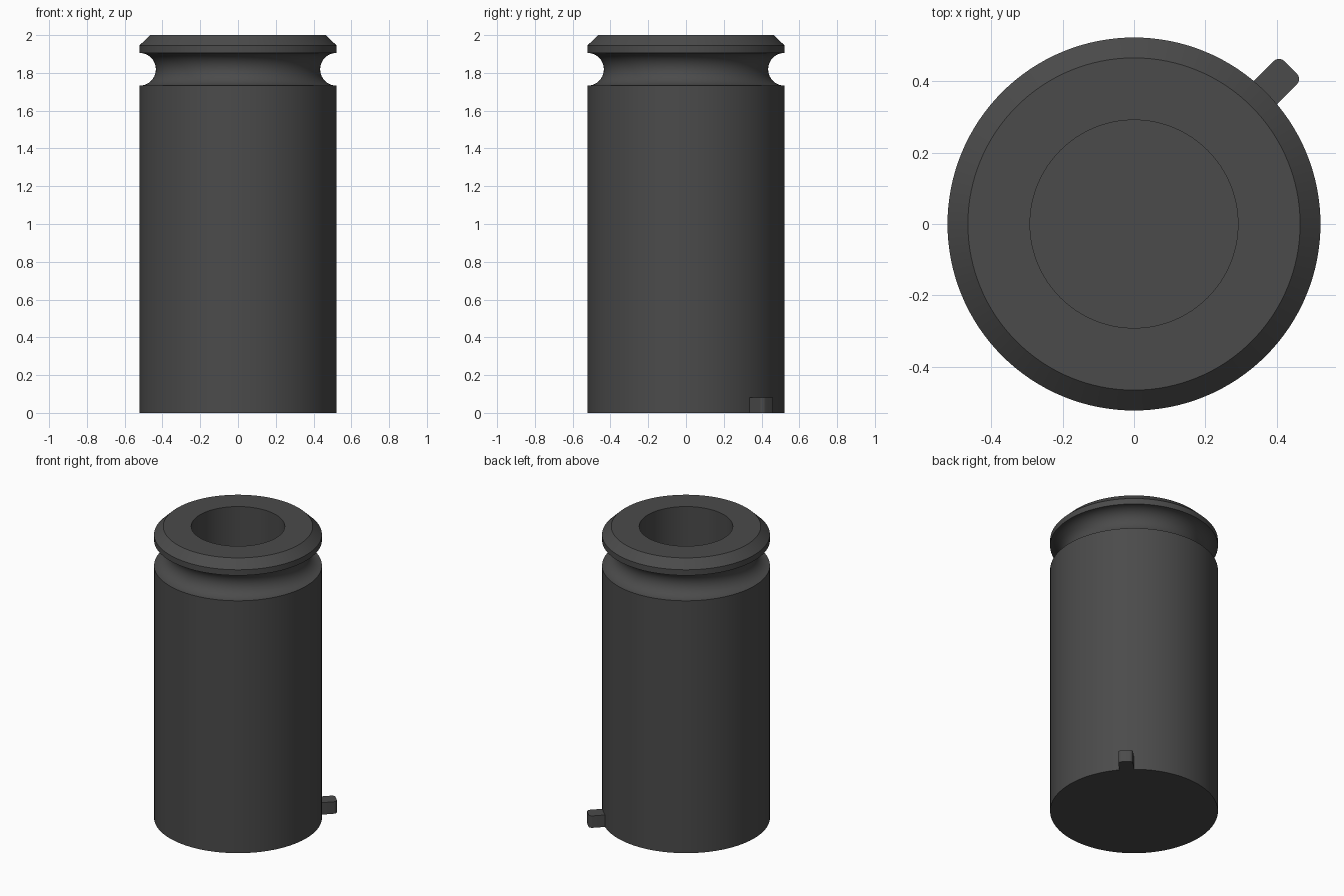
import bpy, bmesh
from math import sin, cos, pi, radians

if "Cube" in bpy.data.objects:
    bpy.data.objects.remove(bpy.data.objects["Cube"])

dark = bpy.data.materials.new("dark_grey")
dark.diffuse_color = (0.07, 0.07, 0.07, 1)
dark.use_nodes = True
dark.node_tree.nodes["Principled BSDF"].inputs["Base Color"].default_value = dark.diffuse_color


def finish(bm, name):
    bmesh.ops.recalc_face_normals(bm, faces=bm.faces)
    mesh = bpy.data.meshes.new(name)
    bm.to_mesh(mesh)
    bm.free()
    obj = bpy.data.objects.new(name, mesh)
    bpy.context.collection.objects.link(obj)
    mesh.materials.append(dark)
    bpy.ops.object.select_all(action='DESELECT')
    obj.select_set(True)
    bpy.context.view_layer.objects.active = obj
    bpy.ops.object.shade_smooth_by_angle(angle=radians(30))
    return obj


# Cylindrical body: half-round groove near the top, chamfered lip, blind bore
R, GROOVE_Z, GROOVE_R = 0.522, 1.819, 0.087
BORE_R, FLOOR_Z = 0.291, 0.25
groove = [(R - GROOVE_R * cos(a), GROOVE_Z + GROOVE_R * sin(a))
          for a in (-pi / 2 + pi * i / 20 for i in range(21))]
profile = ([(0, 0), (R, 0)] + groove +
           [(R, 1.945), (0.465, 2.0), (BORE_R, 2.0), (BORE_R, FLOOR_Z), (0, FLOOR_Z)])
bm = bmesh.new()
verts = [bm.verts.new((r, 0, z)) for r, z in profile]
edges = [bm.edges.new(pair) for pair in zip(verts, verts[1:])]
bmesh.ops.spin(bm, geom=verts + edges, cent=(0, 0, 0), axis=(0, 0, 1),
               angle=2 * pi, steps=128, use_duplicate=False)
bmesh.ops.remove_doubles(bm, verts=bm.verts, dist=1e-5)
finish(bm, "body")

# Locating tab at the base, with rounded outer corners
HALF_W, TIP, ROUND, HEIGHT = 0.046, 0.62, 0.022, 0.082
corner = [(TIP - ROUND + ROUND * cos(a), HALF_W - ROUND + ROUND * sin(a))
          for a in (pi / 2 * i / 8 for i in range(9))]
outline = [(0.48, -HALF_W)] + [(x, -y) for x, y in reversed(corner)] + corner + [(0.48, HALF_W)]
bm = bmesh.new()
base = bm.faces.new([bm.verts.new((x, y, 0)) for x, y in outline])
top = bmesh.ops.extrude_face_region(bm, geom=[base], use_keep_orig=True)
bmesh.ops.translate(bm, vec=(0, 0, HEIGHT),
                    verts=[v for v in top["geom"] if isinstance(v, bmesh.types.BMVert)])
tab = finish(bm, "locating_tab")
tab.rotation_euler.z = radians(45)
